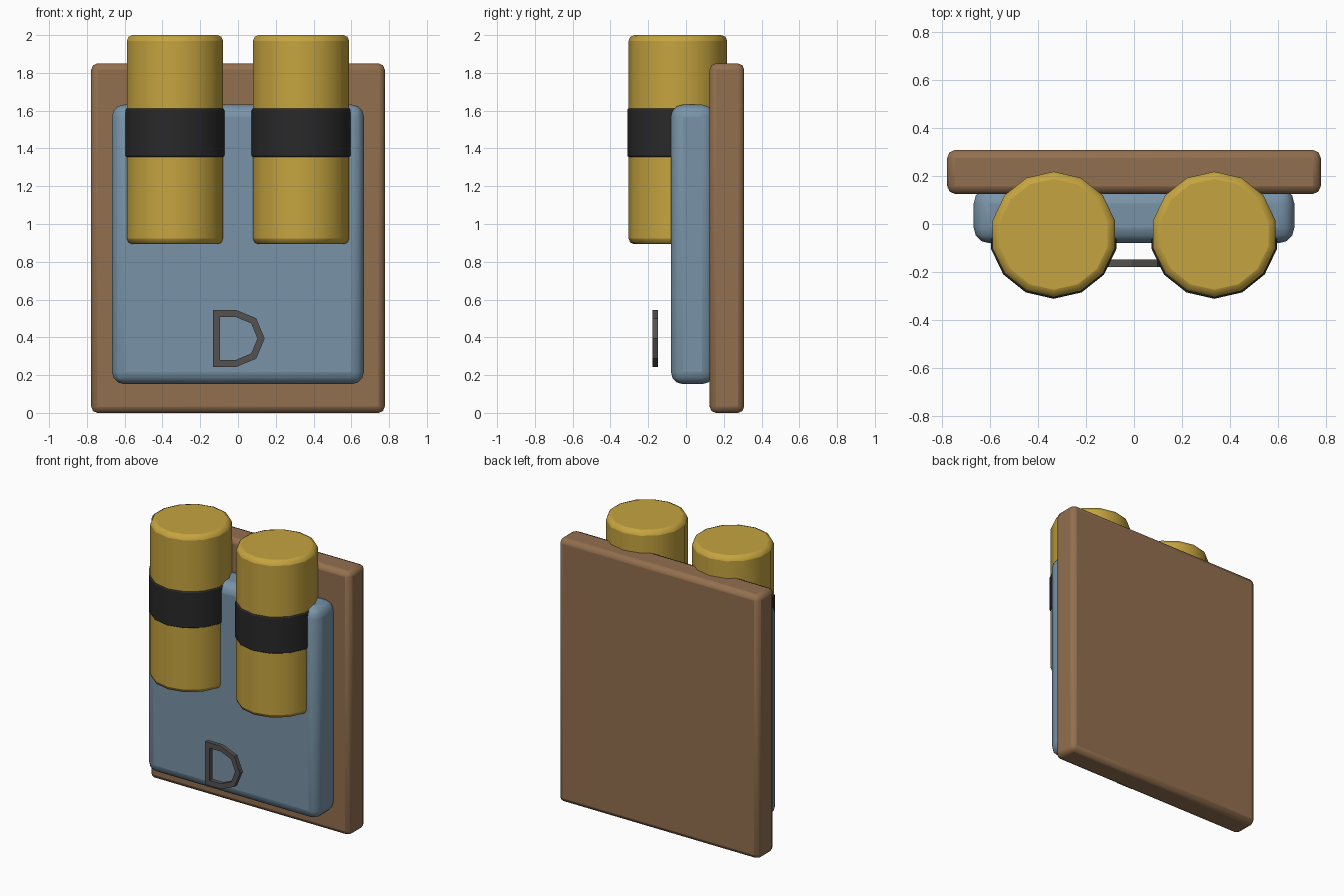
import bpy, bmesh, math
from mathutils import Vector

if "Cube" in bpy.data.objects:
    bpy.data.objects.remove(bpy.data.objects["Cube"])


def material(name, rgb):
    m = bpy.data.materials.new(name)
    m.diffuse_color = (*rgb, 1.0)
    m.use_nodes = True
    m.node_tree.nodes["Principled BSDF"].inputs["Base Color"].default_value = m.diffuse_color
    return m


BROWN = material("brown leather", (0.29, 0.16, 0.078))
BLUE = material("blue cloth", (0.19, 0.295, 0.39))
YELLOW = material("yellow paint", (0.56, 0.37, 0.05))
BLACK = material("black rubber", (0.022, 0.022, 0.022))
GREY = material("dark grey metal", (0.09, 0.085, 0.083))


def finish(name, bm, mat, bevel=0.0, segments=2, smooth=True):
    bmesh.ops.recalc_face_normals(bm, faces=bm.faces)
    me = bpy.data.meshes.new(name)
    bm.to_mesh(me)
    bm.free()
    me.materials.append(mat)
    ob = bpy.data.objects.new(name, me)
    bpy.context.collection.objects.link(ob)
    if bevel:
        mod = ob.modifiers.new("bevel", 'BEVEL')
        mod.width = bevel
        mod.segments = segments
        mod.limit_method = 'ANGLE'
        mod.angle_limit = math.radians(40)
    if smooth:
        bpy.ops.object.select_all(action='DESELECT')
        ob.select_set(True)
        bpy.context.view_layer.objects.active = ob
        bpy.ops.object.shade_smooth_by_angle(angle=math.radians(40))
    return ob


def box(name, lo, hi, mat, bevel, segments):
    bm = bmesh.new()
    bmesh.ops.create_cube(bm, size=1)
    lo, hi = Vector(lo), Vector(hi)
    for v in bm.verts:
        v.co = (lo + hi) / 2 + v.co * (hi - lo)
    finish(name, bm, mat, bevel, segments)


def prism(name, x, y, r, z0, z1, mat, bevel, sides=14):
    # upright cylinder with a corner pointing along y
    bm = bmesh.new()
    ring = [bm.verts.new((x + r * math.sin(2 * math.pi * i / sides),
                          y + r * math.cos(2 * math.pi * i / sides), z0)) for i in range(sides)]
    base = bm.faces.new(ring)
    ext = bmesh.ops.extrude_face_region(bm, geom=[base], use_keep_orig=True)
    for v in ext["geom"]:
        if isinstance(v, bmesh.types.BMVert):
            v.co.z = z1
    finish(name, bm, mat, bevel, 2)


# backing board and padded pack
box("back_board", (-0.777, 0.125, 0.0), (0.777, 0.308, 1.85), BROWN, 0.033, 2)
box("pack_body", (-0.667, -0.08, 0.152), (0.667, 0.15, 1.632), BLUE, 0.065, 3)

# two tanks with dark bands
for side, label in ((-1, "left"), (1, "right")):
    prism(label + "_tank", side * 0.334, -0.043, 0.261, 0.893, 2.0, YELLOW, 0.03)
    prism(label + "_tank_band", side * 0.334, -0.043, 0.268, 1.355, 1.612, BLACK, 0.008)


# half-round strap ring floating in front of the pack
def half_round(left, r):
    pts = [(left, -r), *[(-0.01 + r * math.cos(a), r * math.sin(a))
                         for a in (math.radians(-90 + 45 * i) for i in range(5))], (left, r)]
    return [(px, 0.394 + pz) for px, pz in pts]


bm = bmesh.new()
loops = [[bm.verts.new((px, y, pz)) for px, pz in half_round(left, r)]
         for left, r, y in ((-0.132, 0.151, -0.178), (-0.095, 0.113, -0.178),
                            (-0.095, 0.113, -0.148), (-0.132, 0.151, -0.148))]
for k in range(4):
    a, b = loops[k], loops[(k + 1) % 4]
    for i in range(len(a)):
        j = (i + 1) % len(a)
        bm.faces.new((a[i], a[j], b[j], b[i]))
finish("strap_ring", bm, GREY, smooth=False)
